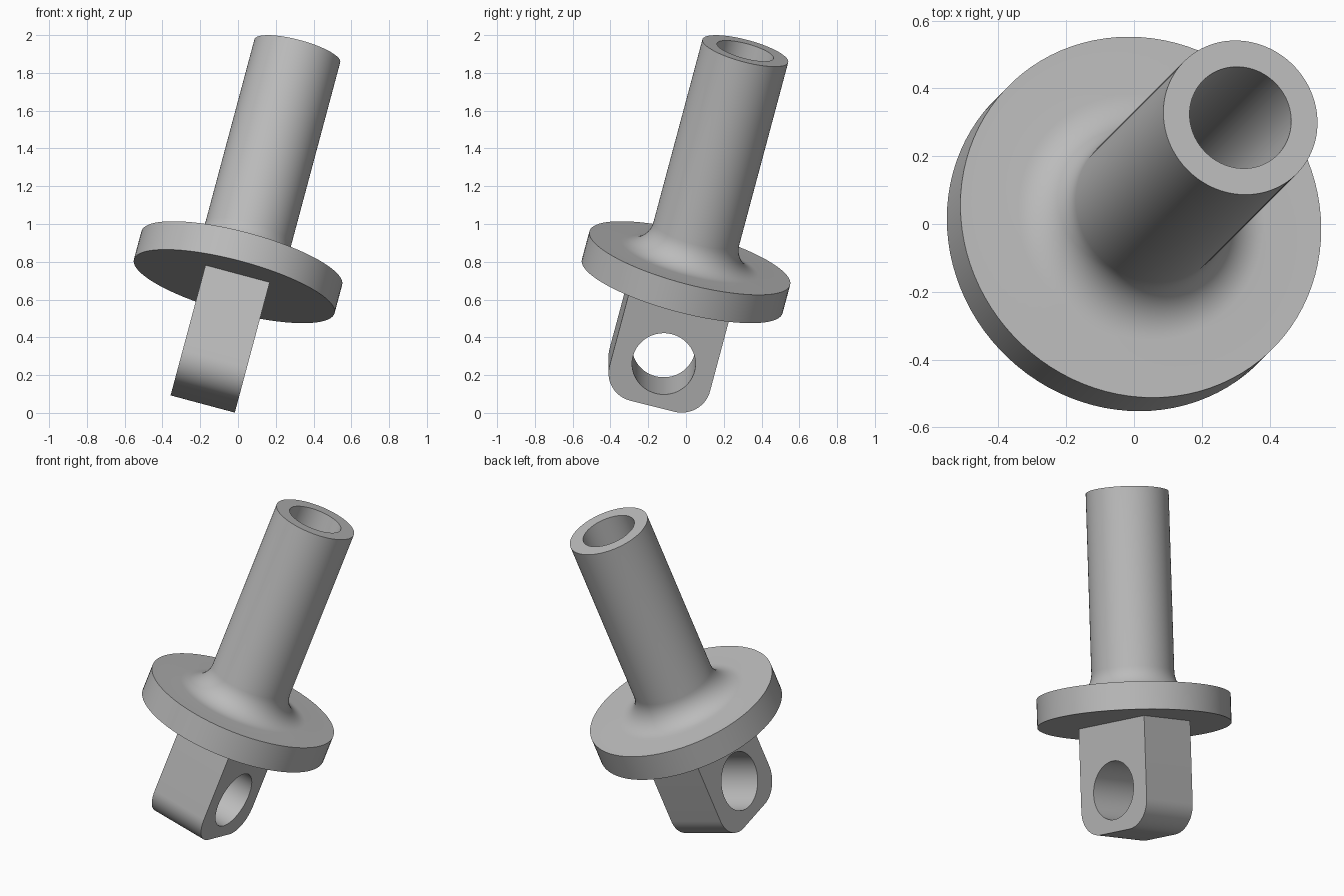
import bpy, bmesh
from math import sin, cos, pi, radians
from mathutils import Matrix, Vector

cube = bpy.data.objects.get("Cube")
if cube:
    bpy.data.objects.remove(cube)

# One plain grey for the whole part
grey = bpy.data.materials.new("plain grey")
grey.use_nodes = True
colour = (0.5, 0.5, 0.5, 1)
grey.diffuse_color = colour
grey.node_tree.nodes["Principled BSDF"].inputs["Base Color"].default_value = colour

# Tilted frame with its origin at the centre of the flange underside
axis = Vector((0.268, 0.268, 1)).normalized()
side = Vector((1, 0, -0.268)).normalized()
depth = axis.cross(side)
FRAME = Matrix.Translation((-0.02, -0.02, 0.67)) @ Matrix((side, depth, axis)).transposed().to_4x4()

SEGMENTS = 96
FLANGE_R, FLANGE_T = 0.55, 0.16
TUBE_R, BORE_R, TUBE_TOP = 0.235, 0.155, 1.333
FILLET = 0.14
LUG_X, LUG_Y, LUG_LEN, LUG_ROUND = 0.176, 0.275, 0.63, 0.155
HOLE_R, HOLE_DROP = 0.168, 0.39


def arc(cx, cy, r, start, end, steps):
    angles = [radians(start + (end - start) * i / steps) for i in range(steps + 1)]
    return [(cx + r * cos(a), cy + r * sin(a)) for a in angles]


def finish(obj):
    obj.data.materials.clear()
    obj.data.materials.append(grey)
    bpy.ops.object.select_all(action="DESELECT")
    obj.select_set(True)
    bpy.context.view_layer.objects.active = obj
    bpy.ops.object.shade_smooth_by_angle(angle=radians(30))


def lathe(name, profile):
    bm = bmesh.new()
    verts = [bm.verts.new((r, 0, z)) for r, z in profile]
    edges = [bm.edges.new(pair) for pair in zip(verts, verts[1:])]
    bmesh.ops.spin(bm, geom=verts + edges, cent=(0, 0, 0), axis=(0, 0, 1),
                   angle=2 * pi, steps=SEGMENTS, use_merge=True)
    bmesh.ops.remove_doubles(bm, verts=bm.verts, dist=1e-5)
    bmesh.ops.recalc_face_normals(bm, faces=bm.faces)
    mesh = bpy.data.meshes.new(name)
    bm.to_mesh(mesh)
    bm.free()
    obj = bpy.data.objects.new(name, mesh)
    bpy.context.collection.objects.link(obj)
    obj.matrix_world = FRAME
    finish(obj)


# Flange, filleted tube and deep bore as one turned profile
profile = [(0, 0), (FLANGE_R, 0), (FLANGE_R, FLANGE_T)]
profile += arc(TUBE_R + FILLET, FLANGE_T + FILLET, FILLET, 270, 180, 12)
profile += [(TUBE_R, TUBE_TOP), (BORE_R, TUBE_TOP), (BORE_R, FLANGE_T), (0, FLANGE_T)]
lathe("flanged_tube", profile)

# Lug outline with rounded lower corners, and the pin hole inside it
inner, low = LUG_Y - LUG_ROUND, LUG_ROUND - LUG_LEN
outline = [(LUG_Y, 0.03), (-LUG_Y, 0.03)]
outline += arc(-inner, low, LUG_ROUND, 180, 270, 14)
outline += arc(inner, low, LUG_ROUND, 270, 360, 14)
hole = arc(0, -HOLE_DROP, HOLE_R, 0, 360, 64)[:-1]

curve = bpy.data.curves.new("pin_lug", "CURVE")
curve.dimensions = "2D"
curve.fill_mode = "BOTH"
curve.extrude = LUG_X
for loop in (outline, hole):
    spline = curve.splines.new("POLY")
    spline.points.add(len(loop) - 1)
    for point, (u, v) in zip(spline.points, loop):
        point.co = (u, v, 0, 1)
    spline.use_cyclic_u = True
lug = bpy.data.objects.new("pin_lug", curve)
bpy.context.collection.objects.link(lug)

# Stand the outline up so that it is extruded sideways
lug.matrix_world = FRAME @ Matrix(((0, 0, 1), (1, 0, 0), (0, 1, 0))).to_4x4()
bpy.ops.object.select_all(action="DESELECT")
lug.select_set(True)
bpy.context.view_layer.objects.active = lug
bpy.ops.object.convert(target="MESH")
lug = bpy.context.view_layer.objects.active

# Join the caps to the walls
bm = bmesh.new()
bm.from_mesh(lug.data)
bmesh.ops.remove_doubles(bm, verts=bm.verts, dist=1e-5)
bmesh.ops.recalc_face_normals(bm, faces=bm.faces)
bm.to_mesh(lug.data)
bm.free()
finish(lug)
